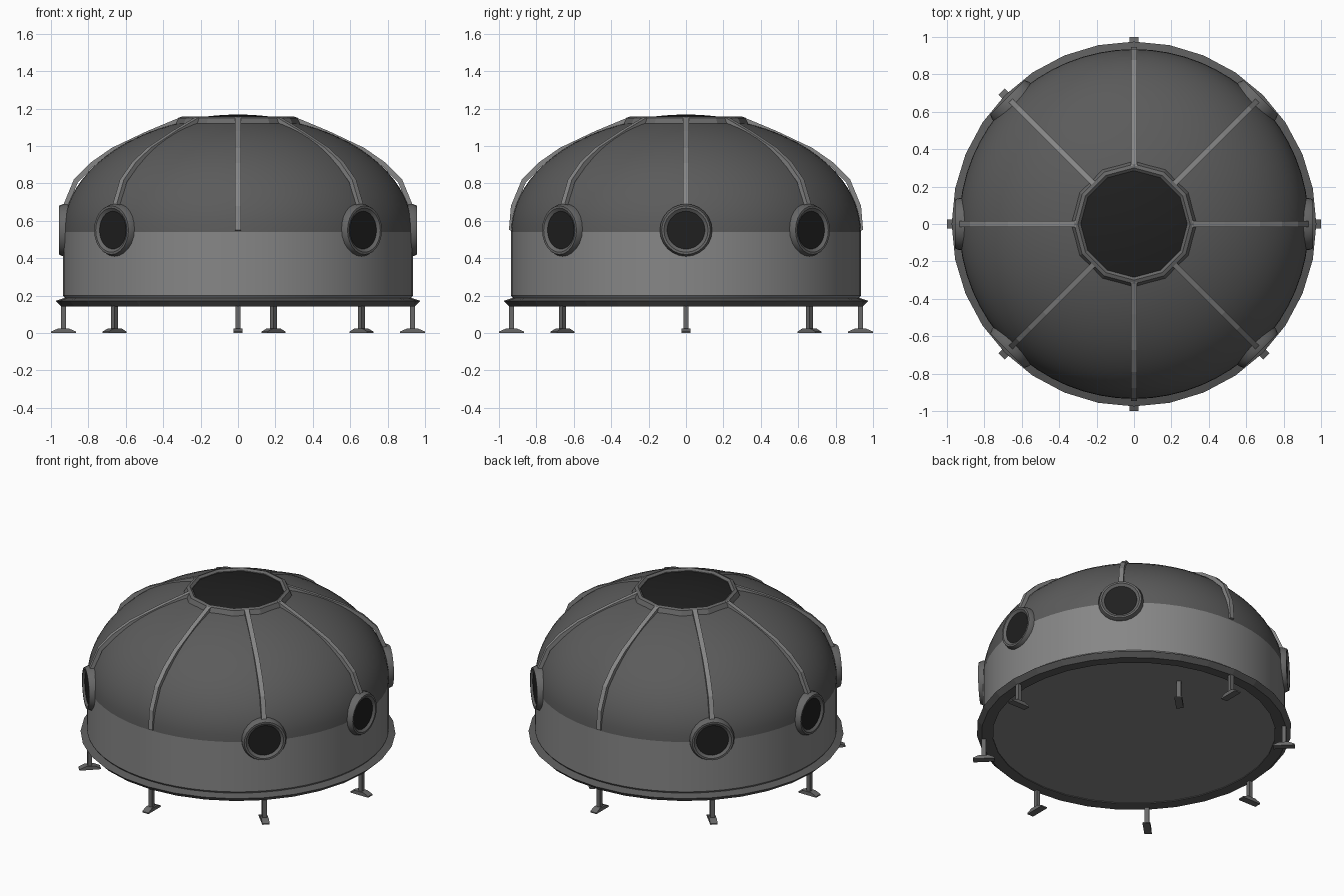
import bpy, bmesh
from math import sin, cos, pi, radians
from mathutils import Matrix, Vector

cube = bpy.data.objects.get("Cube")
if cube:
    bpy.data.objects.remove(cube, do_unlink=True)


def material(name, value):
    m = bpy.data.materials.new(name)
    m.use_nodes = True
    colour = (value, value, value, 1)
    m.diffuse_color = colour
    m.node_tree.nodes["Principled BSDF"].inputs["Base Color"].default_value = colour
    return m


light_grey = material("light grey", 0.24)
dark_grey = material("dark grey", 0.105)
frame_grey = material("frame grey", 0.135)
leg_grey = material("leg grey", 0.14)
black_glass = material("black glass", 0.014)


def finish(name, bm, mat, matrix=Matrix(), smooth=True):
    bmesh.ops.remove_doubles(bm, verts=bm.verts, dist=1e-5)
    bmesh.ops.recalc_face_normals(bm, faces=bm.faces)
    mesh = bpy.data.meshes.new(name)
    bm.to_mesh(mesh)
    bm.free()
    mesh.materials.append(mat)
    ob = bpy.data.objects.new(name, mesh)
    bpy.context.collection.objects.link(ob)
    ob.matrix_world = matrix
    if smooth:
        bpy.ops.object.select_all(action="DESELECT")
        ob.select_set(True)
        bpy.context.view_layer.objects.active = ob
        bpy.ops.object.shade_smooth_by_angle(angle=radians(25))
    return ob


def lathe(name, profile, steps, mat, closed=False, matrix=Matrix(), smooth=True):
    """Spin a (radius, height) profile about z."""
    bm = bmesh.new()
    verts = [bm.verts.new((r, 0, z)) for r, z in profile]
    edges = [bm.edges.new(pair) for pair in zip(verts, verts[1:])]
    if closed:
        edges.append(bm.edges.new((verts[-1], verts[0])))
    bmesh.ops.spin(bm, geom=verts + edges, cent=(0, 0, 0), axis=(0, 0, 1),
                   angle=2 * pi, steps=steps, use_merge=True)
    return finish(name, bm, mat, matrix, smooth)


def extrude_profile(name, points, width, mat, matrix):
    """Thicken an (x, z) outline along y."""
    bm = bmesh.new()
    face = bm.faces.new([bm.verts.new((x, -width / 2, z)) for x, z in points])
    out = bmesh.ops.extrude_face_region(bm, geom=[face])
    bmesh.ops.translate(bm, vec=(0, width, 0),
                        verts=[v for v in out["geom"] if isinstance(v, bmesh.types.BMVert)])
    return finish(name, bm, mat, matrix, smooth=False)


def turn(degrees):
    return Matrix.Rotation(radians(degrees), 4, "Z")


RADIUS, WAIST, RISE = 0.935, 0.54, 0.62


def dome_arc(start, end, count, lift=0.0):
    angles = [radians(start + (end - start) * i / count) for i in range(count + 1)]
    return [(RADIUS * cos(a), WAIST + RISE * sin(a) + lift) for a in angles]


# Drum wall with floor, dome and skirt
lathe("drum_wall", [(0, 0.15), (0.9, 0.15), (0.92, 0.18), (RADIUS, 0.2), (RADIUS, WAIST)],
      64, light_grey)
lathe("dome", dome_arc(0, 90, 20), 64, dark_grey)
lathe("base_ring", [(0.875, 0.145), (0.945, 0.142), (0.975, 0.172), (0.92, 0.19), (0.875, 0.175)],
      32, dark_grey, closed=True, smooth=False)

# Skylight with its rim
lathe("skylight_glass", dome_arc(72, 90, 6, lift=0.008), 48, black_glass)
lathe("skylight_rim", [(0.335, 1.12), (0.32, 1.15), (0.3, 1.157), (0.285, 1.145), (0.285, 1.11)],
      12, frame_grey, closed=True, smooth=False)

# Ribs over the dome; those above a window stop short of its glass
rib_line = [(0.947, 0.55), (0.936, 0.68), (0.878, 0.82), (0.79, 0.91),
            (0.675, 0.99), (0.485, 1.08), (0.31, 1.153)]
for i in range(8):
    line = list(rib_line)
    if i not in (2, 6):
        line[0] = (0.938, 0.665)
    inner = []
    for k, (r, z) in enumerate(line):
        a = Vector(line[max(k - 1, 0)])
        b = Vector(line[min(k + 1, len(line) - 1)])
        d = (b - a).normalized()
        inner.append((r - d.y * 0.026, z + d.x * 0.026))
    extrude_profile(f"rib_{i + 1}", line + inner[::-1], 0.03, light_grey, turn(45 * i))

# Round windows on the sides and diagonals
for i in (0, 1, 3, 4, 5, 7):
    place = turn(45 * i) @ Matrix.Translation((0, 0, 0.55)) @ Matrix.Rotation(pi / 2, 4, "Y")
    lathe(f"window_frame_{i + 1}",
          [(0.14, 0.87), (0.14, 0.935), (0.13, 0.958), (0.118, 0.958), (0.1, 0.945), (0.1, 0.87)],
          24, frame_grey, closed=True, matrix=place)
    lathe(f"window_glass_{i + 1}", [(0, 0.946), (0.104, 0.946), (0.104, 0.88), (0, 0.88)],
          12, black_glass, matrix=place, smooth=False)

# Legs: a square post on a tapered foot; one stands further in under the floor
foot = [(-0.067, 0), (0.067, 0), (0.067, 0.008), (0.03, 0.024), (-0.03, 0.024), (-0.067, 0.008)]
post = [(-0.013, 0.02), (0.013, 0.02), (0.013, 0.16), (-0.013, 0.16)]
for i in range(8):
    place = turn(45 * i) @ Matrix.Translation((0.933, 0, 0))
    if i == 1:
        place = Matrix.Translation((0.19, 0.66, 0)) @ turn(45)
    extrude_profile(f"foot_{i + 1}", foot, 0.046, leg_grey, place)
    extrude_profile(f"leg_post_{i + 1}", post, 0.028, leg_grey, place)
